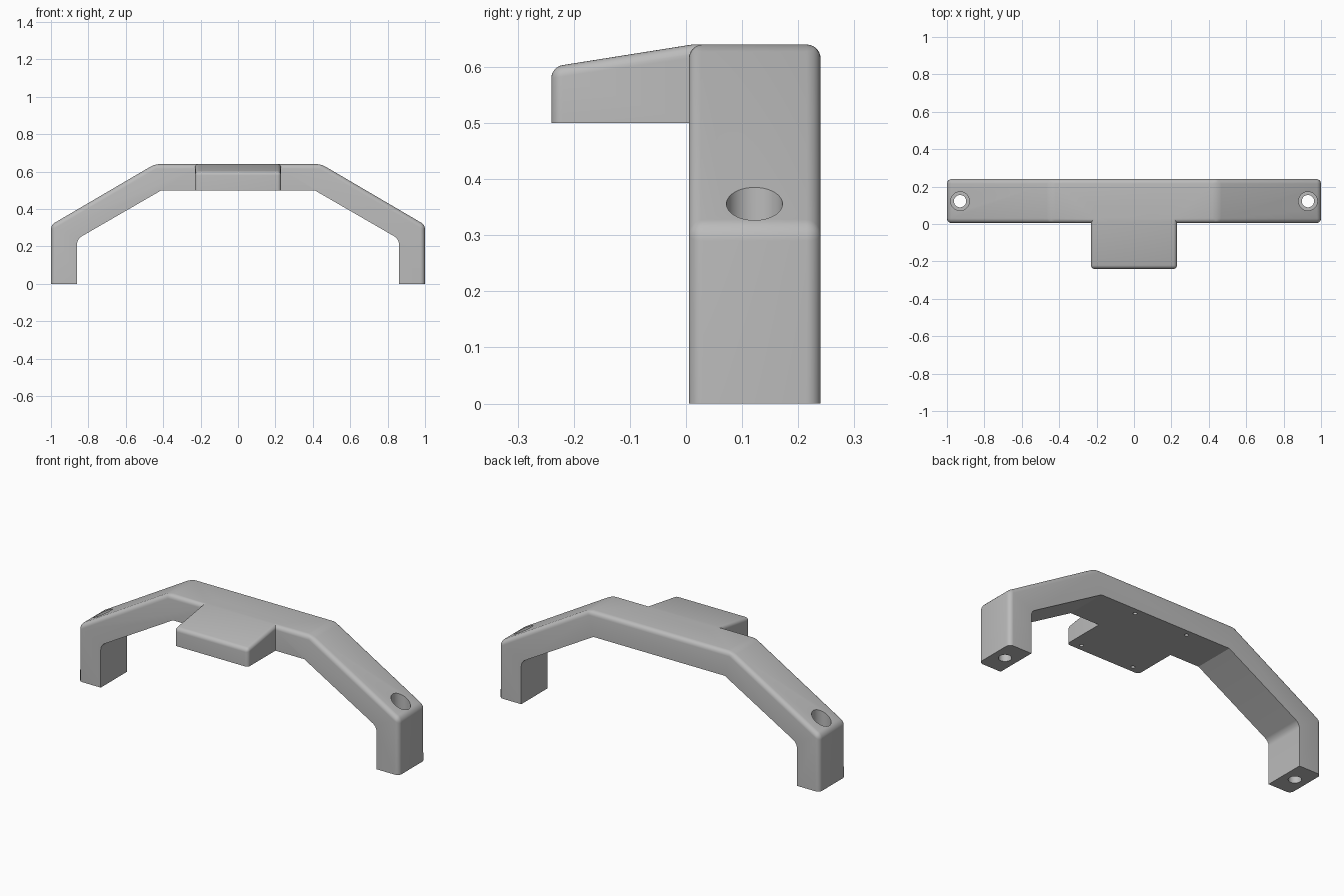
import bpy, bmesh, math
from mathutils import Matrix, Vector

if "Cube" in bpy.data.objects:
    bpy.data.objects.remove(bpy.data.objects["Cube"], do_unlink=True)

grey = bpy.data.materials.new("plain grey")
grey.use_nodes = True
colour = (0.5, 0.5, 0.5, 1)
grey.diffuse_color = colour
grey.node_tree.nodes["Principled BSDF"].inputs["Base Color"].default_value = colour

BACK, FRONT, TOP, UNDER = 0.24, 0.005, 0.64, 0.5


def prism(name, profile, axis, start, end, rounded, radius):
    """Extrude a profile along an axis and round the edges picked by a rule."""
    bm = bmesh.new()
    verts = [bm.verts.new((u, start, z) if axis == "y" else (start, u, z)) for u, z in profile]
    face = bm.faces.new(verts)
    moved = bmesh.ops.extrude_face_region(bm, geom=[face])["geom"]
    shift = Vector((0, end - start, 0) if axis == "y" else (end - start, 0, 0))
    bmesh.ops.translate(bm, vec=shift, verts=[g for g in moved if isinstance(g, bmesh.types.BMVert)])
    bmesh.ops.recalc_face_normals(bm, faces=bm.faces)
    edges = [e for e in bm.edges if rounded(e.verts[0].co, e.verts[1].co)]
    bmesh.ops.bevel(bm, geom=edges, offset=radius, offset_type="OFFSET",
                    segments=6, profile=0.5, affect="EDGES")
    mesh = bpy.data.meshes.new(name)
    bm.to_mesh(mesh)
    bm.free()
    obj = bpy.data.objects.new(name, mesh)
    bpy.context.collection.objects.link(obj)
    mesh.materials.append(grey)
    return obj


def combine(target, other, operation):
    mod = target.modifiers.new(operation.lower(), "BOOLEAN")
    mod.operation, mod.object, mod.solver = operation, other, "EXACT"
    other.hide_render = True
    bpy.context.view_layer.objects.active = target
    bpy.ops.object.modifier_apply(modifier=mod.name)
    bpy.data.objects.remove(other, do_unlink=True)


def drill(target, x, y, z0, z1, radius, sides=48):
    bm = bmesh.new()
    bmesh.ops.create_cone(bm, cap_ends=True, segments=sides, radius1=radius, radius2=radius,
                          depth=z1 - z0, matrix=Matrix.Translation((x, y, (z0 + z1) / 2)))
    mesh = bpy.data.meshes.new("drill")
    bm.to_mesh(mesh)
    bm.free()
    mesh.materials.append(grey)
    cutter = bpy.data.objects.new("drill", mesh)
    bpy.context.collection.objects.link(cutter)
    combine(target, cutter, "DIFFERENCE")


# Arched handle: outer outline on one side, inner outline back
outer = [(1, 0), (1, 0.315), (0.445, TOP)]
inner = [(0.41, UNDER), (0.86, 0.24), (0.86, 0)]
mirrored = lambda points: [(-x, z) for x, z in reversed(points)]
outline = outer + mirrored(outer) + mirrored(inner) + inner


def is_outer(co):
    return abs(co.x) > 0.99 or co.z > TOP - 0.01


def handle_edge(a, b):
    along = abs(a.y - b.y) < 0.001
    if along:
        return is_outer(a) and is_outer(b)
    inner_elbow = abs(abs(a.x) - 0.86) < 0.01
    return a.z > 0.1 and (is_outer(a) or inner_elbow)


handle = prism("handle", outline, "y", FRONT, BACK, handle_edge, 0.025)

# Front tab with a sloping top, running into the handle
tab_profile = [(-0.24, UNDER), (-0.24, 0.6), (0.012, TOP), (0.1, TOP), (0.1, UNDER)]


def tab_edge(a, b):
    if a.y > 0.05 and b.y > 0.05:
        return False
    across = abs(a.x - b.x) > 0.1
    if across:
        return a.y < -0.2 and a.z > UNDER + 0.05
    upright = a.y < -0.2 and b.y < -0.2
    return upright or (a.z > UNDER + 0.05 and b.z > UNDER + 0.05)


tab = prism("tab", tab_profile, "x", -0.23, 0.23, tab_edge, 0.02)
combine(handle, tab, "UNION")

# Stepped screw holes through the legs, small blind holes under the middle
for side in (-1, 1):
    drill(handle, side * 0.93, 0.122, -0.1, 0.3, 0.033)
    drill(handle, side * 0.93, 0.122, 0.2, 0.6, 0.05)
    for y in (-0.205, 0.205):
        drill(handle, side * 0.165, y, UNDER - 0.05, UNDER + 0.06, 0.01, 20)

bpy.ops.object.select_all(action="DESELECT")
handle.select_set(True)
bpy.context.view_layer.objects.active = handle
bpy.ops.object.shade_smooth_by_angle(angle=math.radians(25))
